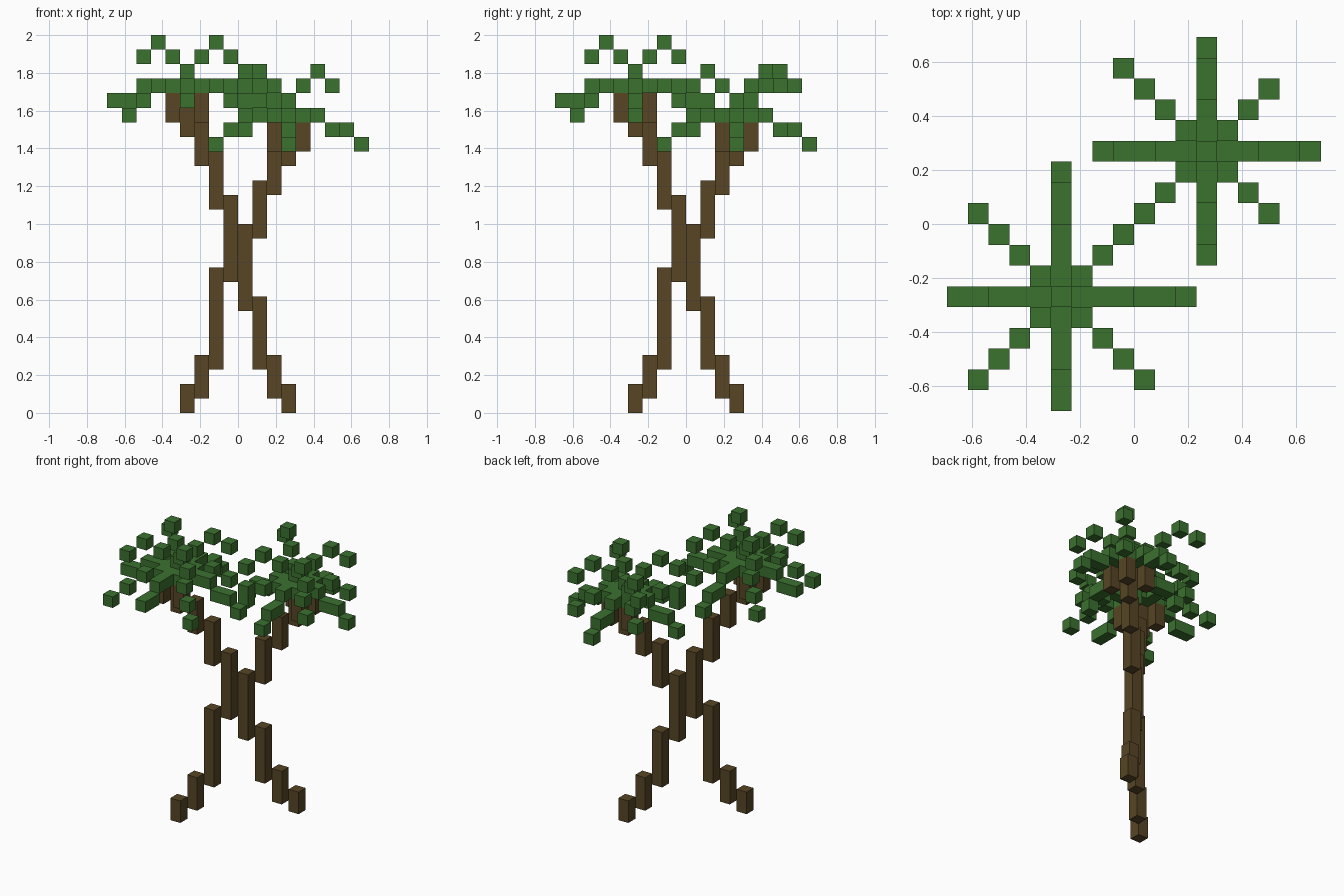
import bpy
import bmesh
from mathutils import Matrix, Vector

U = 2 / 26  # one grid cell

cube = bpy.data.objects.get("Cube")
if cube:
    bpy.data.objects.remove(cube, do_unlink=True)


def material(name, color):
    mat = bpy.data.materials.new(name)
    mat.use_nodes = True
    mat.diffuse_color = (*color, 1)
    mat.node_tree.nodes["Principled BSDF"].inputs["Base Color"].default_value = (*color, 1)
    return mat


bark = material("bark brown", (0.095, 0.060, 0.018))
leaf = material("leaf green", (0.044, 0.165, 0.028))


def build(name, boxes, mat):
    """One object made of boxes, each given by its first and last grid cell."""
    bm = bmesh.new()
    for a, b in boxes:
        low = Vector([min(p, q) for p, q in zip(a, b)])
        high = Vector([max(p, q) + 1 for p, q in zip(a, b)])
        place = Matrix.Translation((low + high) / 2 * U)
        bmesh.ops.create_cube(bm, size=U, matrix=place @ Matrix.Diagonal((*(high - low), 1)))
    mesh = bpy.data.meshes.new(name)
    bm.to_mesh(mesh)
    bm.free()
    mesh.materials.append(mat)
    bpy.context.collection.objects.link(bpy.data.objects.new(name, mesh))


def columns(steps):
    """Vertical posts on the diagonal: (cell, bottom, top)."""
    return [((i, i, lo), (i, i, hi)) for i, lo, hi in steps]


# Two crossing trunks
build("right_foot_trunk", columns([(-4, 0, 1), (-3, 1, 3), (-2, 3, 9), (-1, 9, 14)]), bark)
build("left_foot_trunk", columns([(3, 0, 1), (2, 1, 3), (1, 3, 7), (0, 7, 12)]), bark)
build("right_upper_trunk", columns([(-2, 14, 17), (-3, 17, 19), (-4, 19, 21)]), bark)
build("left_upper_trunk", columns([(1, 12, 15), (2, 15, 17), (3, 17, 19)]), bark)

AXES = [(1, 0), (-1, 0), (0, 1), (0, -1)]
DIAGONALS = [(1, 1), (-1, 1), (1, -1), (-1, -1)]


def crown(side, c, z, arm_runs, droop, arch_for):
    """Drooping arms, low diagonal leaves and arching top leaves round a centre."""
    def at(d, r, h):
        return (c + d[0] * r, c + d[1] * r, z + h)

    arms = [((c, c, z), (c, c, z + 1))]
    for d in AXES:
        for first, last, h in arm_runs(d):
            arms.append((at(d, first, h), at(d, last, h)))
    build(side + "_crown_arms", arms, leaf)

    low, top = [], []
    for d in DIAGONALS:
        low += [(at(d, r, h),) * 2 for r, h in enumerate(droop, 1)]
        top += [(at(d, r, h),) * 2 for r, h in enumerate(arch_for(d), 1)]
    build(side + "_low_leaves", low, leaf)
    build(side + "_top_leaves", top, leaf)

    # Short forks below the leaves
    forks = [(at(d, 1, -2), at(d, 1, -1)) for d in DIAGONALS if d != (1, 1)]
    if c > 0:
        forks = [(at(d, 1, -2), at(d, 1, -1)) for d in DIAGONALS if d != (-1, -1)]
    build(side + "_forks", forks, bark)


# Taller crown: arms facing the other tree are one cell longer
crown("right", -4, 22,
      lambda d: [(1, 3, 0), (4, 5, -1)] + ([(6, 6, -2)] if sum(d) > 0 else []),
      [0, 0, -1, -2],
      lambda d: [2, 3, 2])

# Lower crown: one top spray is longer and starts lower
crown("left", 3, 20,
      lambda d: [(1, 2, 0), (3, 4, -1), (5, 5, -2)],
      [0, 0, -1],
      lambda d: [1, 2, 3, 2] if d == (-1, 1) else [2, 3, 2])
